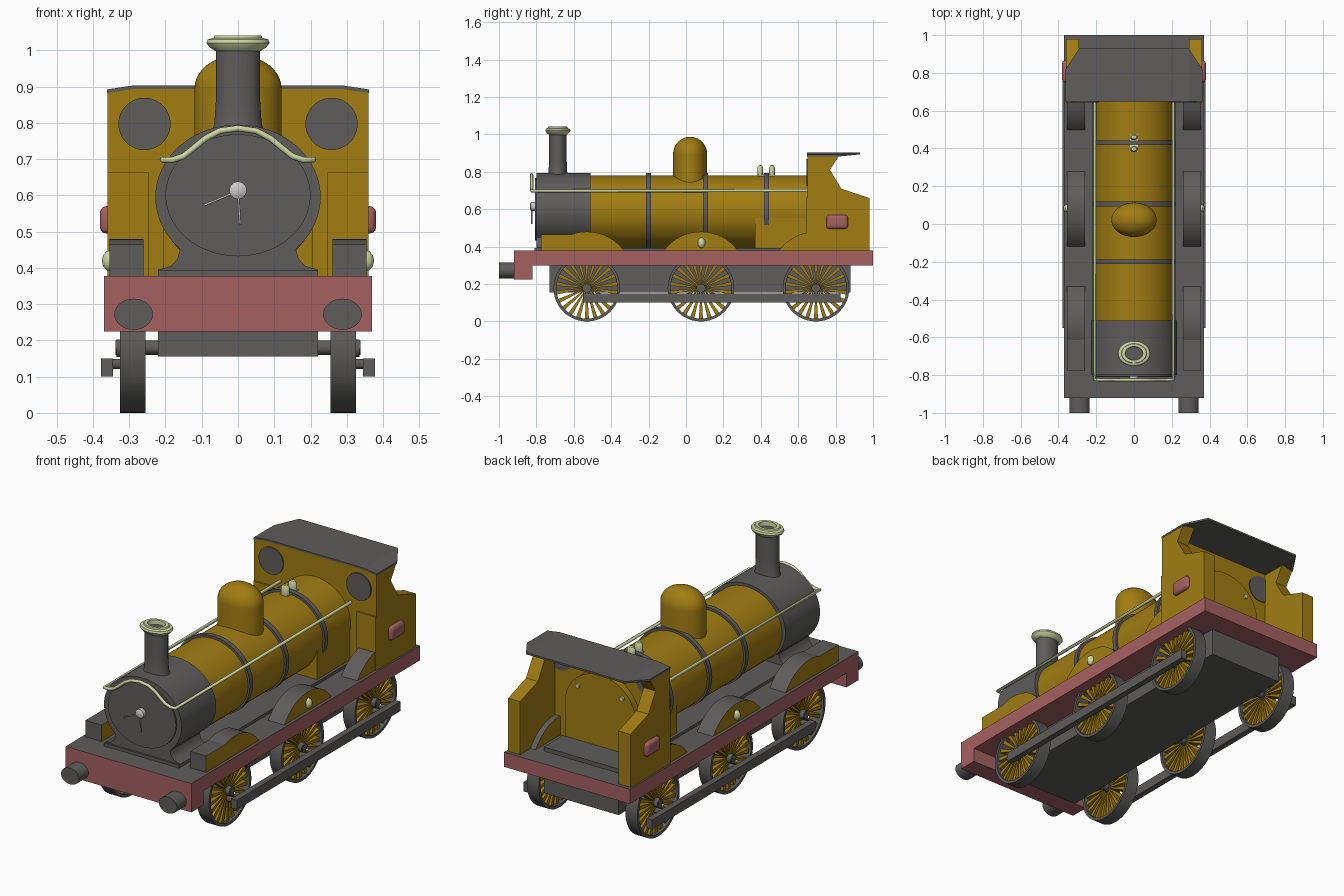
import bpy, bmesh, math
from mathutils import Vector, Matrix

if "Cube" in bpy.data.objects:
    bpy.data.objects.remove(bpy.data.objects["Cube"])


def material(name, rgb):
    m = bpy.data.materials.new(name)
    m.diffuse_color = (*rgb, 1)
    m.use_nodes = True
    m.node_tree.nodes["Principled BSDF"].inputs["Base Color"].default_value = m.diffuse_color
    return m


MUSTARD = material("mustard", (0.36, 0.205, 0.006))
GREY = material("dark_grey", (0.112, 0.109, 0.106))
RED = material("dull_red", (0.38, 0.118, 0.118))
CREAM = material("pale_green", (0.62, 0.68, 0.36))
SILVER = material("silver", (0.6, 0.6, 0.6))


def finish(name, bm, mats, rule=None, angle=35):
    """Turn a bmesh into an object; rule(normal) picks the material slot."""
    bmesh.ops.recalc_face_normals(bm, faces=bm.faces)
    bm.normal_update()
    for f in bm.faces:
        f.smooth = True
        if rule:
            f.material_index = rule(f.normal)
    me = bpy.data.meshes.new(name)
    bm.to_mesh(me)
    bm.free()
    me.set_sharp_from_angle(angle=math.radians(angle))
    for m in mats if isinstance(mats, list) else [mats]:
        me.materials.append(m)
    ob = bpy.data.objects.new(name, me)
    bpy.context.collection.objects.link(ob)
    return ob


def box(name, lo, hi, mats, rule=None, bevel=0):
    bm = bmesh.new()
    size, mid = Vector(hi) - Vector(lo), (Vector(hi) + Vector(lo)) / 2
    bmesh.ops.create_cube(bm, size=1, matrix=Matrix.Translation(mid) @ Matrix.Diagonal((*size, 1)))
    if bevel:
        bmesh.ops.bevel(bm, geom=bm.edges[:], offset=bevel, segments=3, profile=0.5, affect='EDGES')
    return finish(name, bm, mats, rule)


AXES = {'X': lambda u, v, h: (h, u, v), 'Y': lambda u, v, h: (u, h, v), 'Z': lambda u, v, h: (u, v, h)}


def prism(name, pts, axis, lo, hi, mats, rule=None):
    """Extrude a flat outline along an axis."""
    bm = bmesh.new()
    a, b = ([bm.verts.new(AXES[axis](u, v, h)) for u, v in pts] for h in (lo, hi))
    bm.faces.new(a)
    bm.faces.new(b)
    for i in range(len(pts)):
        j = (i + 1) % len(pts)
        bm.faces.new((a[i], a[j], b[j], b[i]))
    return finish(name, bm, mats, rule)


def lathe(name, profile, axis, centre, mats, stretch=(1, 1), n=48, closed=False):
    """Spin (radius, height) points round an axis, optionally oval."""
    bm = bmesh.new()
    c = Vector(centre)
    rings = []
    for r, h in profile:
        ang = [2 * math.pi * i / n for i in range(n)]
        rings.append([bm.verts.new(c + Vector(AXES[axis](r * math.cos(t) * stretch[0],
                                                         r * math.sin(t) * stretch[1], h))) for t in ang])
    for k in range(len(rings) if closed else len(rings) - 1):
        a, b = rings[k], rings[(k + 1) % len(rings)]
        for i in range(n):
            j = (i + 1) % n
            bm.faces.new((a[i], a[j], b[j], b[i]))
    if not closed:
        bm.faces.new(rings[0])
        bm.faces.new(rings[-1])
    return finish(name, bm, mats)


def disc(name, axis, centre, ru, rv, lo, hi, mat, n=48):
    return lathe(name, [(1, lo), (1, hi)], axis, centre, mat, (ru, rv), n)


def tube(name, pts, radius, mat, smooth=False):
    cu = bpy.data.curves.new(name, 'CURVE')
    cu.dimensions = '3D'
    cu.bevel_depth, cu.bevel_resolution, cu.use_fill_caps = radius, 2, True
    sp = cu.splines.new('POLY')
    sp.points.add(len(pts) - 1)
    for p, co in zip(sp.points, pts):
        p.co = (*co, 1)
    cu.materials.append(mat)
    ob = bpy.data.objects.new(name, cu)
    bpy.context.collection.objects.link(ob)


def top_grey(n):
    return 1 if n.z > 0.9 else 0


def side_mustard(n):
    return 0 if abs(n.x) > 0.9 else 1


# Running plate, buffer beam and chassis
box("running_plate", (-0.37, -0.92, 0.30), (0.37, 1.0, 0.378), [RED, GREY], top_grey)
box("buffer_beam", (-0.37, -0.92, 0.225), (0.37, -0.82, 0.302), RED)
box("chassis", (-0.22, -0.73, 0.155), (0.22, 0.88, 0.302), GREY)
box("boiler_bed", (-0.22, -0.81, 0.376), (0.22, 0.66, 0.394), GREY)

# Smokebox, saddle and door
disc("smokebox", 'Y', (0, 0, 0.595), 0.228, 0.2, -0.80, -0.51, GREY, 64)
half = [(0.22, 0.378), (0.22, 0.395), (0.185, 0.405), (0.167, 0.425), (0.16, 0.45), (0.185, 0.49), (0.21, 0.56)]
prism("saddle", half + [(-x, z) for x, z in reversed(half)], 'Y', -0.80, -0.55, GREY)
disc("smokebox_door", 'Y', (0, 0, 0.6), 0.2, 0.168, -0.808, -0.79, GREY, 64)
lathe("door_hub", [(0.012, -0.835), (0.024, -0.828), (0.024, -0.80)], 'Y', (0, 0, 0.614), SILVER, n=24)
tube("door_handle_long", [(0, -0.825, 0.612), (-0.095, -0.825, 0.572)], 0.003, SILVER)
tube("door_handle_short", [(0, -0.825, 0.612), (0.006, -0.825, 0.52)], 0.003, SILVER)

# Boiler, firebox and bands
disc("boiler", 'Y', (0, 0, 0.585), 0.208, 0.195, -0.52, 0.72, MUSTARD, 64)
box("firebox", (-0.205, 0.37, 0.385), (0.205, 0.72, 0.56), MUSTARD)
for y in (-0.2, 0.105, 0.43):
    disc("boiler_band", 'Y', (0, y, 0.588), 0.219, 0.205, -0.013, 0.013, GREY, 64)

# Chimney with flared cap
lathe("chimney", [(0.056, 0.77), (0.05, 0.80), (0.047, 0.86), (0.047, 1.005)],
      'Z', (0, -0.685, 0), GREY, (1.3, 1))
lathe("chimney_cap", [(0.048, 0.998), (0.06, 1.008), (0.067, 1.02), (0.064, 1.03), (0.052, 1.034),
                      (0.05, 1.041), (0.036, 1.041), (0.034, 1.015)], 'Z', (0, -0.685, 0), CREAM, (1.3, 1))
disc("chimney_bore", 'Z', (0, -0.685, 0), 0.044, 0.034, 1.01, 1.019, GREY)

# Steam dome
arc = [math.pi / 2 * i / 10 for i in range(11)]
lathe("steam_dome", [(0.091, 0.72)] + [(max(0.091 * math.cos(t), 0.001), 0.895 + 0.092 * math.sin(t)) for t in arc],
      'Z', (0, 0.022, 0), MUSTARD, (1.32, 1))

# Safety valves
box("valve_base", (-0.022, 0.385, 0.765), (0.022, 0.475, 0.785), CREAM)
for y in (0.397, 0.46):
    lathe("safety_valve", [(0.012, 0.77), (0.016, 0.785), (0.016, 0.82), (0.010, 0.833), (0.002, 0.836)],
          'Z', (0, y, 0), CREAM, (1.4, 1), 20)

# Handrail running down both sides and arching over the door
front = [(0.208, 0.698), (0.18, 0.698), (0.15, 0.708), (0.12, 0.732), (0.09, 0.757), (0.05, 0.778)]
arch = [(-x, -0.825, z) for x, z in front] + [(0, -0.825, 0.785)] + [(x, -0.825, z) for x, z in reversed(front)]
tube("handrail", [(-0.208, 0.65, 0.7)] + arch + [(0.208, 0.65, 0.7)], 0.0085, CREAM)

# Cab front wall, roof, step and backhead fittings
prism("cab_front", [(-0.36, 0.376), (0.36, 0.376), (0.36, 0.885), (0.29, 0.895), (-0.29, 0.895), (-0.36, 0.885)],
      'Y', 0.65, 0.685, MUSTARD)
bm = bmesh.new()
layers = []
for dz in (0, -0.01):
    layers.append([[bm.verts.new((x, y, z + dz)) for y in (0.648, yb)]
                   for x, z, yb in ((-0.362, 0.892, 0.82), (-0.29, 0.903, 0.93), (0.29, 0.903, 0.93), (0.362, 0.892, 0.82))])
for L in layers:
    for i in range(3):
        bm.faces.new((L[i][0], L[i + 1][0], L[i + 1][1], L[i][1]))
border = [[p[0] for p in L] + [p[1] for p in reversed(L)] for L in layers]
for i in range(8):
    j = (i + 1) % 8
    bm.faces.new((border[0][i], border[0][j], border[1][j], border[1][i]))
finish("cab_roof", bm, GREY, angle=5)
box("cab_step", (-0.22, 0.72, 0.376), (0.22, 0.88, 0.40), GREY)
for x in (-0.13, 0.13):
    disc("gauge", 'Y', (x, 0, 0.69), 0.012, 0.012, 0.715, 0.73, CREAM, 16)

side_outline = [(0.65, 0.376), (0.65, 0.89), (0.82, 0.89), (0.77, 0.81), (0.83, 0.71), (0.98, 0.66), (0.98, 0.376)]
WHEELS = (-0.53, 0.08, 0.695)
for s in (-1, 1):
    def span(a, b):
        return sorted((s * a, s * b))

    # Cab sides with windows, front panels and side plaques
    prism("cab_side", side_outline, 'X', *span(0.29, 0.36), MUSTARD)
    disc("cab_window", 'Y', (s * 0.258, 0, 0.797), 0.072, 0.072, 0.644, 0.652, GREY)
    disc("cab_window_inside", 'Y', (s * 0.258, 0, 0.797), 0.072, 0.072, 0.683, 0.689, GREY)
    x0, x1 = span(0.247, 0.36)
    box("cab_front_panel", (x0, 0.643, 0.378), (x1, 0.652, 0.663), MUSTARD)
    x0, x1 = span(0.34, 0.381)
    box("side_plaque", (x0, 0.75, 0.495), (x1, 0.866, 0.57), RED, bevel=0.017)

    # Wheel splashers: mustard faces under grey tops
    for y in WHEELS:
        a = [math.radians(36 + 108 * i / 16) for i in range(17)]
        pts = [(y + 0.245 * math.cos(t), 0.235 + 0.245 * math.sin(t)) for t in a]
        prism("splasher", pts, 'X', *span(0.26, 0.355), [MUSTARD, GREY], side_mustard)
    x0, x1 = span(0.26, 0.355)
    box("sandbox", (x0, -0.775, 0.376), (x1, -0.58, 0.465), [MUSTARD, GREY], side_mustard)
    lathe("splasher_boss", [(0.026, 0.35 * s), (0.024, 0.362 * s), (0.014, 0.372 * s), (0.003, 0.375 * s)],
          'X', (0, 0.083, 0.42), CREAM, (0.8, 1.1), 24)

    # Buffers
    disc("buffer", 'Y', (s * 0.288, 0, 0.272), 0.053, 0.043, -1.0, -0.915, GREY, 32)

    # Spoked wheels
    for y in WHEELS:
        c = (0, y, 0.178)
        lathe("wheel_rim", [(0.178, 0.255 * s), (0.178, 0.325 * s), (0.163, 0.325 * s), (0.163, 0.255 * s)],
              'X', c, GREY, closed=True)
        disc("wheel_hub", 'X', c, 0.024, 0.024, *span(0.26, 0.335), GREY, 24)
        bm = bmesh.new()
        for i in range(22):
            t = 2 * math.pi * i / 22
            rot = Matrix.Translation(c) @ Matrix.Rotation(t, 4, 'X')
            v = [[bm.verts.new(rot @ Vector((s * x, w, r))) for w, r in
                  ((-0.0025, 0.018), (0.0025, 0.018), (0.011, 0.166), (-0.011, 0.166))] for x in (0.268, 0.312)]
            bm.faces.new(v[0])
            bm.faces.new(v[1])
            for k in range(4):
                m = (k + 1) % 4
                bm.faces.new((v[0][k], v[0][m], v[1][m], v[1][k]))
        finish("wheel_spokes", bm, MUSTARD)

    # Coupling rod and its pins
    x0, x1 = span(0.345, 0.378)
    box("coupling_rod", (x0, -0.55, 0.10), (x1, 0.825, 0.15), GREY)
    for y in WHEELS:
        disc("crank_pin", 'X', (0, y, 0.135), 0.014, 0.014, *span(0.30, 0.36), GREY, 16)

# Axles
for y in WHEELS:
    disc("axle", 'X', (0, y, 0.18), 0.02, 0.02, -0.338, 0.338, GREY, 24)
